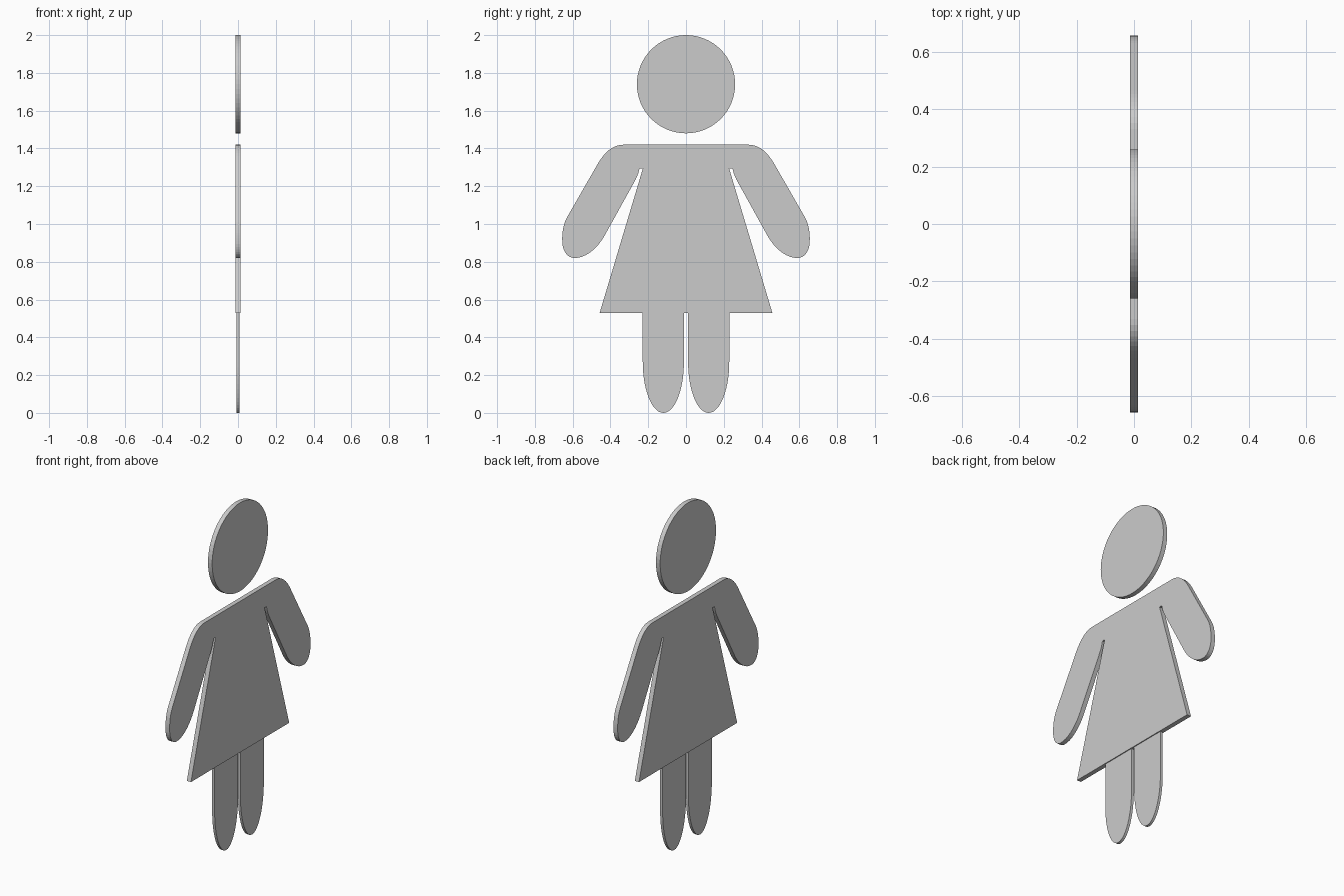
import bpy, bmesh, math
from mathutils import Vector
from mathutils.geometry import interpolate_bezier

if "Cube" in bpy.data.objects:
    bpy.data.objects.remove(bpy.data.objects["Cube"])


def curve(a, b, c, d, n=10):
    """Sample a cubic curve between a and d as (y, z) points."""
    pts = interpolate_bezier(*[Vector((*p, 0)) for p in (a, b, c, d)], n)
    return [(p.x, p.y) for p in pts]


def plate(name, outline, thickness):
    """Extrude a closed (y, z) outline along x, centred on x = 0."""
    bm = bmesh.new()
    face = bm.faces.new([bm.verts.new((-thickness / 2, y, z)) for y, z in outline])
    ext = bmesh.ops.extrude_face_region(bm, geom=[face], use_keep_orig=True)
    moved = [v for v in ext["geom"] if isinstance(v, bmesh.types.BMVert)]
    bmesh.ops.translate(bm, verts=moved, vec=(thickness, 0, 0))
    bmesh.ops.recalc_face_normals(bm, faces=bm.faces)
    mesh = bpy.data.meshes.new(name)
    bm.to_mesh(mesh)
    bm.free()
    obj = bpy.data.objects.new(name, mesh)
    bpy.context.collection.objects.link(obj)
    return obj


def arc(cy, cz, ry, rz, start, end, n):
    step = (end - start) / n
    return [(cy + ry * math.cos(start + i * step), cz + rz * math.sin(start + i * step))
            for i in range(n + 1)]


THICK, LEG_THICK = 0.027, 0.016

# Head disc
plate("head", arc(0, 1.74, 0.26, 0.26, 0, math.tau, 64)[:-1], THICK)

# Dress with arms: one half of the outline, from shoulder to hem, then mirrored
half = (
    curve((0.33, 1.42), (0.40, 1.42), (0.445, 1.36), (0.475, 1.305))     # shoulder
    + curve((0.63, 1.035), (0.65, 1.0), (0.657, 0.95), (0.655, 0.91))    # outer hand
    + curve((0.655, 0.91), (0.655, 0.86), (0.63, 0.82), (0.59, 0.82))[1:]
    + curve((0.59, 0.82), (0.53, 0.82), (0.47, 0.87), (0.433, 0.935))[1:]
    + curve((0.275, 1.22), (0.255, 1.255), (0.25, 1.275), (0.246, 1.295), 6)  # armpit
    + [(0.228, 1.295), (0.457, 0.53)]                                    # skirt side
)
plate("dress_and_arms", half + [(-y, z) for y, z in reversed(half)], THICK)

# Legs with rounded feet
for side, label in ((1, "right"), (-1, "left")):
    foot = arc(side * 0.12, 0.27, 0.109, 0.27, math.pi, math.tau, 28)
    plate(f"{label}_leg", foot + [(side * 0.12 + 0.109, 0.53), (side * 0.12 - 0.109, 0.53)], LEG_THICK)
